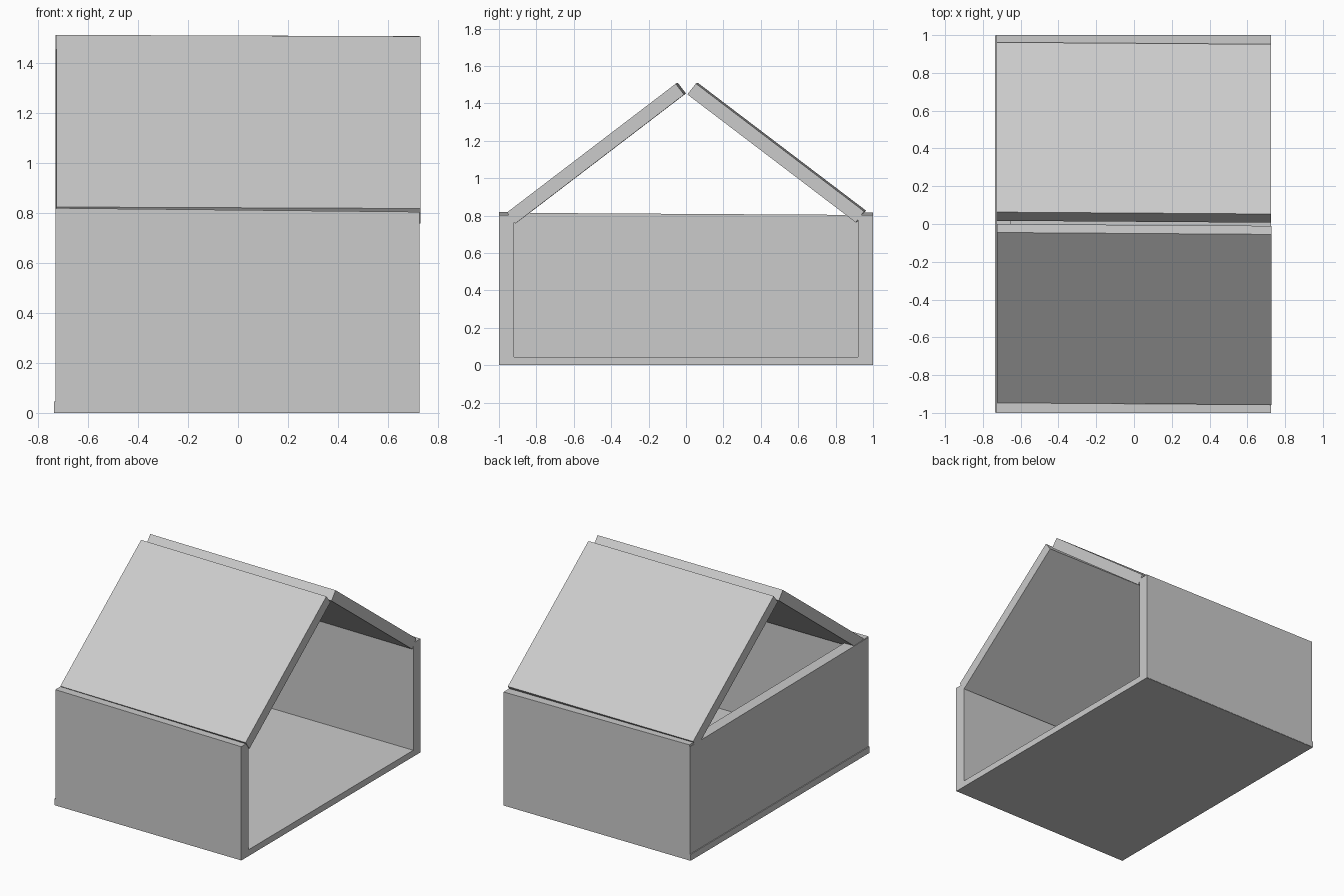
import bpy

if "Cube" in bpy.data.objects:
    bpy.data.objects.remove(bpy.data.objects["Cube"])


def panel(name, profile, x0, x1, dy=0.0, dz=0.0):
    """Extrude a (y, z) profile from x0 to x1, drifting by dy/dz for a hand-built skew."""
    n = len(profile)
    drift = [dz if z > 0.2 else 0.0 for _, z in profile]
    verts = [(x0, y - dy / 2, z - d / 2) for (y, z), d in zip(profile, drift)]
    verts += [(x1, y + dy / 2, z + d / 2) for (y, z), d in zip(profile, drift)]
    faces = [tuple(range(n))[::-1], tuple(range(n, 2 * n))]
    faces += [(i, (i + 1) % n, n + (i + 1) % n, n + i) for i in range(n)]
    mesh = bpy.data.meshes.new(name)
    mesh.from_pydata(verts, [], faces)
    obj = bpy.data.objects.new(name, mesh)
    bpy.context.collection.objects.link(obj)
    # make normals consistent outwards
    import bmesh
    bm = bmesh.new()
    bm.from_mesh(mesh)
    bmesh.ops.recalc_face_normals(bm, faces=bm.faces)
    bm.to_mesh(mesh)
    bm.free()
    return obj


def rect(y0, y1, z0, z1):
    return [(y0, z0), (y1, z0), (y1, z1), (y0, z1)]


# Floor slab
panel("floor", rect(-0.998, 0.998, 0.0, 0.045), -0.735, 0.725)

# Front and back walls, slightly lower at the open right side
panel("front_wall", rect(-1.0, -0.92, 0.002, 0.811), -0.727, 0.725, dz=-0.015)
panel("back_wall", rect(0.92, 1.0, 0.002, 0.81), -0.727, 0.725, dz=-0.015)

# Left wall, top sloping a touch towards the back
panel("left_wall", [(-0.997, 0.03), (0.997, 0.03), (0.997, 0.803), (-0.997, 0.815)],
      -0.729, -0.65)

# Two roof panels leaning together with a small gap at the ridge
panel("front_roof", [(-0.908, 0.76), (-0.005, 1.45), (-0.05, 1.508), (-0.952, 0.82)],
      -0.725, 0.729, dy=-0.01, dz=-0.006)
panel("back_roof", [(0.913, 0.765), (0.012, 1.45), (0.058, 1.508), (0.957, 0.825)],
      -0.729, 0.725, dy=-0.01, dz=-0.004)
